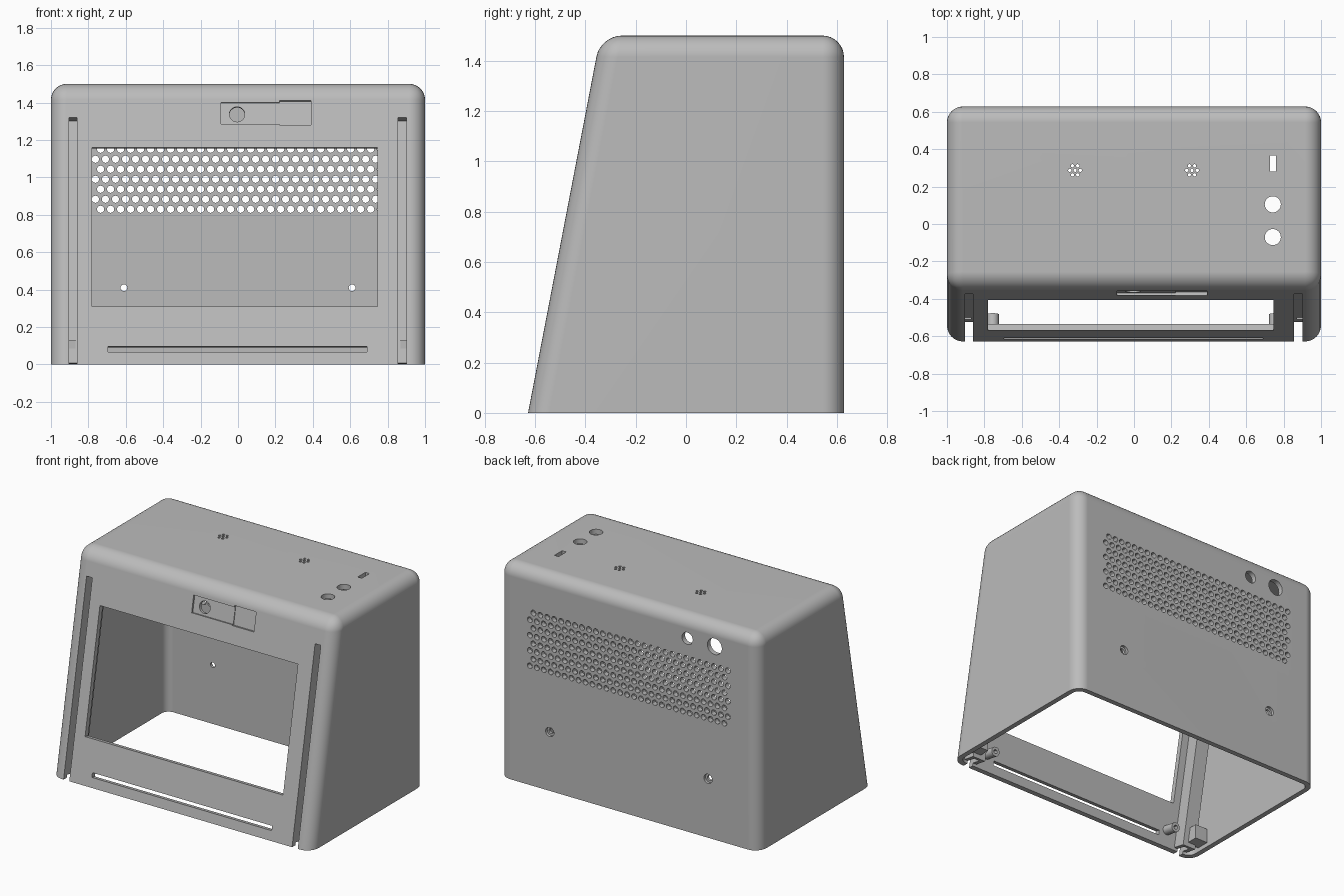
import bpy, bmesh, math
from mathutils import Matrix, Vector

cube = bpy.data.objects.get("Cube")
if cube:
    bpy.data.objects.remove(cube)

SLOPE = 0.192
TILT = math.atan(SLOPE)
COS = math.cos(TILT)
FRONT_Y, BACK_Y, TOP = -0.628, 0.628, 1.5
WALL = 0.035
# Front panel frame: local y points inward, local z climbs the slope
FRONT = Matrix.Translation((0, FRONT_Y, 0)) @ Matrix.Rotation(-TILT, 4, 'X')
ALONG_Y = Matrix.Rotation(math.pi / 2, 4, 'X')

grey = bpy.data.materials.new("light_grey_plastic")
grey.use_nodes = True
grey.diffuse_color = (0.5, 0.5, 0.5, 1)
grey.node_tree.nodes["Principled BSDF"].inputs["Base Color"].default_value = (0.5, 0.5, 0.5, 1)


def make(name, bm):
    bmesh.ops.recalc_face_normals(bm, faces=bm.faces)
    mesh = bpy.data.meshes.new(name)
    bm.to_mesh(mesh)
    bm.free()
    mesh.materials.append(grey)
    obj = bpy.data.objects.new(name, mesh)
    bpy.context.scene.collection.objects.link(obj)
    return obj


def activate(obj):
    bpy.ops.object.select_all(action='DESELECT')
    obj.select_set(True)
    bpy.context.view_layer.objects.active = obj


def box(bm, x, y, z, frame=Matrix()):
    mid = Vector([(a + b) / 2 for a, b in (x, y, z)])
    size = [abs(b - a) for a, b in (x, y, z)]
    bmesh.ops.create_cube(bm, size=1, matrix=frame @ Matrix.Translation(mid) @ Matrix.Diagonal((*size, 1)))


def rod(bm, centre, radius, length, frame=Matrix(), turn=Matrix(), sides=16):
    bmesh.ops.create_cone(bm, cap_ends=True, segments=sides, radius1=radius, radius2=radius,
                          depth=length, matrix=frame @ Matrix.Translation(centre) @ turn)


def hull(name, inset, radius, bottom):
    """Sloped-front block with every edge rounded except the bottom ones."""
    bm = bmesh.new()
    bmesh.ops.create_cube(bm, size=2)
    for v in bm.verts:
        z = TOP - inset if v.co.z > 0 else bottom
        front = FRONT_Y + SLOPE * z + inset / COS
        y = front if v.co.y < 0 else BACK_Y - inset
        v.co = (v.co.x * (1 - inset), y, z)
    edges = [e for e in bm.edges if max(v.co.z for v in e.verts) > 1]
    bmesh.ops.bevel(bm, geom=edges, offset=radius, segments=8, profile=0.5, affect='EDGES')
    return make(name, bm)


def cut(target, cutter, keep=False):
    activate(target)
    mod = target.modifiers.new("cut", 'BOOLEAN')
    mod.operation = 'DIFFERENCE'
    mod.solver = 'EXACT'
    mod.object = cutter
    bpy.ops.object.modifier_apply(modifier=mod.name)
    if not keep:
        bpy.data.objects.remove(cutter)


def smooth(obj):
    activate(obj)
    bpy.ops.object.shade_smooth_by_angle(angle=math.radians(30))


# Hollow housing, open underneath
housing = hull("housing", 0, 0.085, 0)
cut(housing, hull("cavity", WALL, 0.052, -0.1))

# Screen opening, lower slit and camera recess in the front
bm = bmesh.new()
box(bm, (-0.78, 0.745), (-0.1, 0.1), (0.31 / COS, 1.16 / COS), FRONT)
box(bm, (-0.695, 0.69), (-0.1, 0.1), (0.066 / COS, 0.097 / COS), FRONT)
box(bm, (-0.09, 0.24), (-0.05, 0.013), (1.285 / COS, 1.4 / COS), FRONT)

# Ventilation grid in the back
PITCH = 0.0535
for row in range(8):
    start = -0.762 if row % 2 else -0.735
    for col in range(29):
        rod(bm, (start + col * PITCH, BACK_Y, 0.83 + row * PITCH), 0.0195, 0.2, turn=ALONG_Y, sides=12)

# Cable holes and screw counterbores in the back
rod(bm, (-0.45, BACK_Y, 1.345), 0.042, 0.2, turn=ALONG_Y, sides=32)
rod(bm, (-0.66, BACK_Y, 1.345), 0.056, 0.2, turn=ALONG_Y, sides=32)
for x in (-0.61, 0.61):
    rod(bm, (x, BACK_Y, 0.41), 0.032, 0.036, turn=ALONG_Y, sides=24)

# Buttons, switch slot and sound holes in the top
for y in (0.105, -0.07):
    rod(bm, (0.742, y, TOP), 0.043, 0.2, sides=32)
box(bm, (0.726, 0.758), (0.28, 0.365), (1.4, 1.6))
for x in (-0.315, 0.31):
    rod(bm, (x, 0.287, TOP), 0.009, 0.2, sides=10)
    for i in range(6):
        a = math.radians(60 * i)
        rod(bm, (x + 0.028 * math.cos(a), 0.287 + 0.028 * math.sin(a), TOP), 0.009, 0.2, sides=10)
cut(housing, make("openings", bm))

# Second step: lens hole, deeper camera pocket, screw holes
bm = bmesh.new()
rod(bm, (-0.005, 0, 1.34 / COS), 0.041, 0.2, FRONT, ALONG_Y, 32)
box(bm, (0.222, 0.39), (-0.05, 0.018), (1.28 / COS, 1.41 / COS), FRONT)
for x in (-0.61, 0.61):
    rod(bm, (x, BACK_Y, 0.41), 0.018, 0.2, turn=ALONG_Y)
cut(housing, make("inner_openings", bm))

# Side grooves, each backed by a channel rail
for side, x in (("right", -0.882), ("left", 0.878)):
    bm = bmesh.new()
    box(bm, (x - 0.022, x + 0.022), (-0.06, 0.1), (-0.1, 1.32 / COS), FRONT)
    groove = make("groove", bm)
    bm = bmesh.new()
    box(bm, (x - 0.05, x + 0.05), (0.02, 0.125), (0.026, 1.36), FRONT)
    rail = make(side + "_rail", bm)
    cut(housing, groove, keep=True)
    cut(rail, groove)

    # Mounting block and screw boss near the bottom
    s = 1 if x > 0 else -1
    bm = bmesh.new()
    box(bm, (s * 0.87, s * 0.97), (-0.51, -0.42), (0.03, 0.13))
    make(side + "_mounting_block", bm)
    bm = bmesh.new()
    rod(bm, (s * 0.755, 0.075, 0.12), 0.032, 0.1, FRONT, ALONG_Y, 20)
    boss = make(side + "_screw_boss", bm)
    bm = bmesh.new()
    rod(bm, (s * 0.755, 0.1, 0.12), 0.014, 0.08, FRONT, ALONG_Y, 12)
    cut(boss, make("pilot_hole", bm))
    smooth(boss)

smooth(housing)
weighted = housing.modifiers.new("flat_faces", 'WEIGHTED_NORMAL')
weighted.keep_sharp = True
